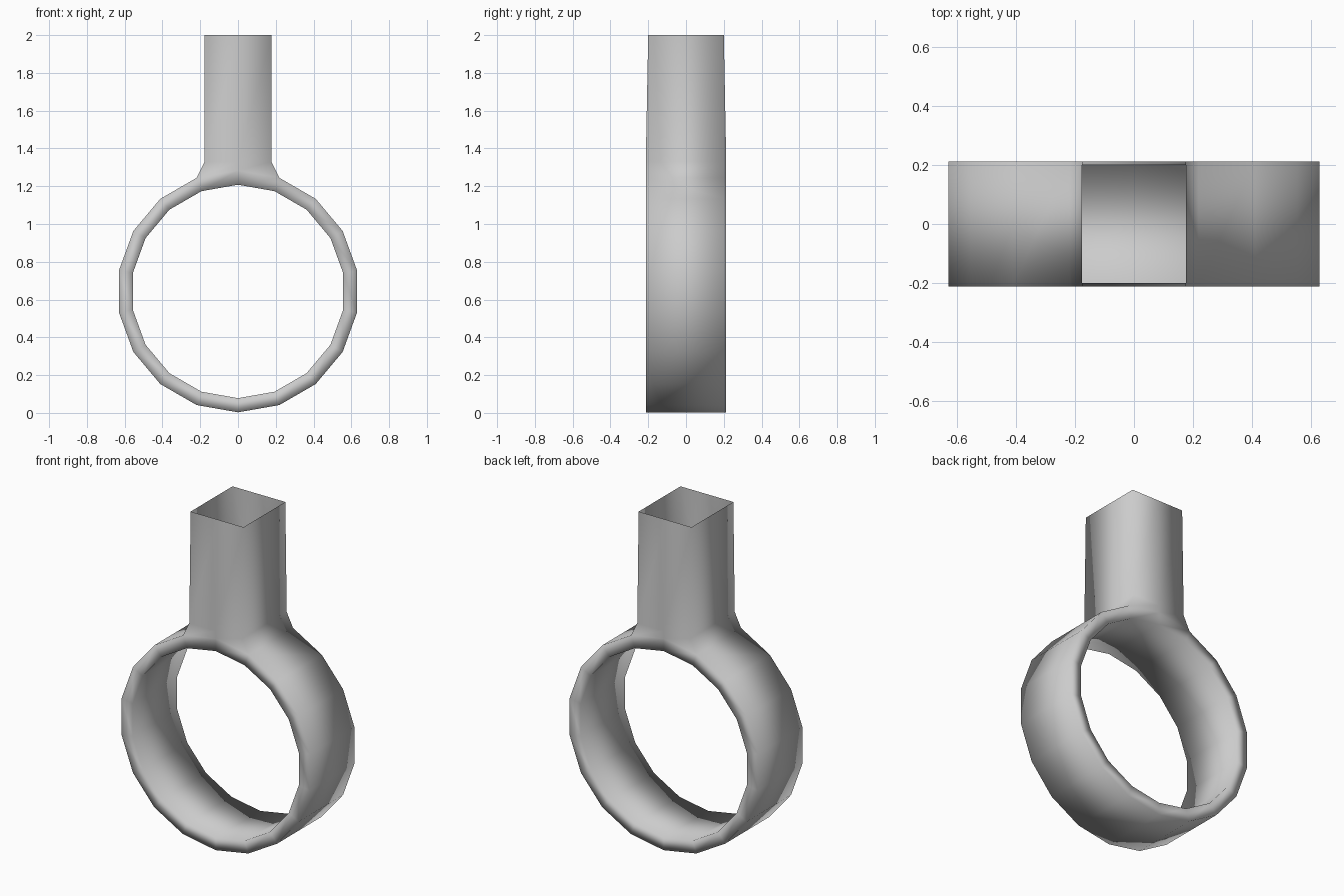
import bpy, bmesh
from math import sin, cos, radians

if "Cube" in bpy.data.objects:
    bpy.data.objects.remove(bpy.data.objects["Cube"])

SIDES, CENTRE_Z = 18, 0.643
HALF_Y = 0.213
bm = bmesh.new()

# Ring band: rectangular section swept round 18 steps, starting at the top
section = [(0.64, -HALF_Y), (0.64, HALF_Y), (0.565, HALF_Y), (0.565, -HALF_Y)]
rings = []
for i in range(SIDES):
    a = radians(360 / SIDES * i)
    rings.append([bm.verts.new((r * sin(a), y, CENTRE_Z + r * cos(a))) for r, y in section])
for i in range(SIDES):
    a, b = rings[i], rings[(i + 1) % SIDES]
    for j in range(4):
        # the two outer faces under the socket stay open
        if j == 0 and i in (0, SIDES - 1):
            continue
        k = (j + 1) % 4
        bm.faces.new((a[j], a[k], b[k], b[j]))

# Socket: loop around the opening, lofted up into an open square tube
left, mid, right = rings[-1], rings[0], rings[1]
loop = [left[0], mid[0], right[0], right[1], mid[1], left[1]]
for x, y, z in [(0.177, 0.213, 1.33), (0.177, 0.20, 2.0)]:
    xs, ys = (-x, 0, x, x, 0, -x), (-y, -y, -y, y, y, y)
    upper = [bm.verts.new((px, py, z)) for px, py in zip(xs, ys)]
    for i in range(6):
        k = (i + 1) % 6
        bm.faces.new((loop[i], loop[k], upper[k], upper[i]))
    loop = upper

bmesh.ops.recalc_face_normals(bm, faces=bm.faces)
for f in bm.faces:
    f.smooth = True
mesh = bpy.data.meshes.new("ring_clamp")
bm.to_mesh(mesh)
bm.free()
bpy.context.collection.objects.link(bpy.data.objects.new("ring_clamp", mesh))
